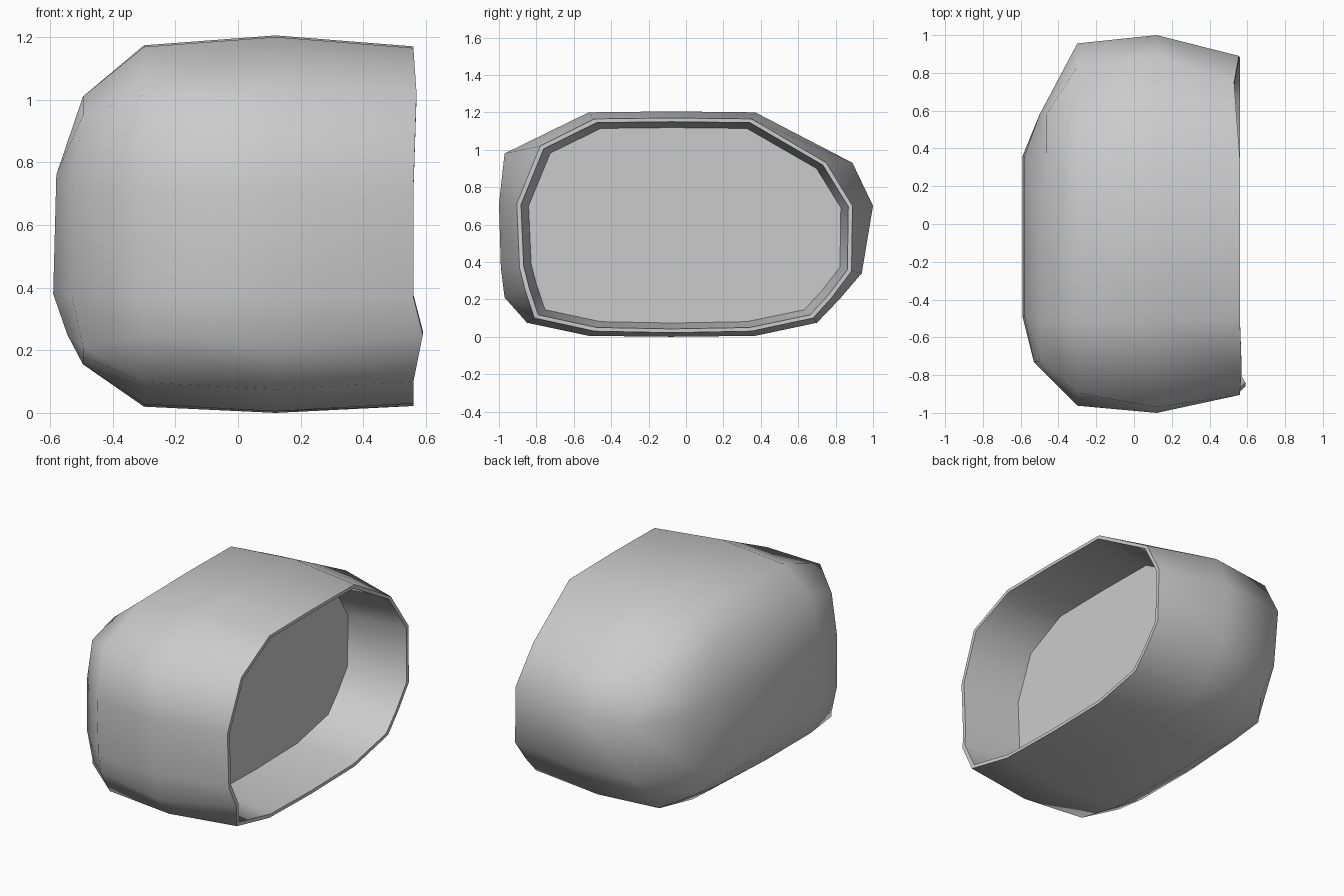
import bpy, bmesh, math

cube = bpy.data.objects.get("Cube")
if cube:
    bpy.data.objects.remove(cube)

grey = bpy.data.materials.new("light_grey")
grey.use_nodes = True
colour = (0.6, 0.6, 0.6, 1)
grey.diffuse_color = colour
grey.node_tree.nodes["Principled BSDF"].inputs["Base Color"].default_value = colour

# Widest cross-section (y, z), starting at the upper front corner
WIDEST = [(-.97, .98), (-.52, 1.2), (-.08, 1.205), (.37, 1.2), (.89, .93),
          (1, .7), (.94, .34), (.82, .2), (.70, .075), (.37, .005),
          (-.08, 0), (-.52, .005), (-.85, .075), (-.97, .21), (-.99, .37), (-1, .71)]
# Open mouth (x, y, z), in the same order
MOUTH = [(.57, -.78, 1.02), (.56, -.49, 1.165), (.56, -.08, 1.17), (.56, .35, 1.165),
         (.53, .75, .93), (.555, .89, .7), (.56, .885, .35), (.56, .78, .21),
         (.56, .68, .1), (.56, .35, .03), (.56, -.08, .022), (.56, -.49, .03),
         (.56, -.81, .1), (.59, -.86, .25), (.56, -.89, .37), (.56, -.905, .71)]
CORNERS = (0, 4, 8, 12)
MID_Z = .596


def clamp(v, low, high):
    return max(low, min(high, v))


def shrink(x, sy, sz):
    """Mouth outline scaled toward its middle; x=None keeps its own depth."""
    return [(px if x is None else x, y * sy, MID_Z + (z - MID_Z) * sz)
            for px, y, z in MOUTH]


def shoulder():
    """Outline between the widest section and the mouth, on the closed side."""
    return [(-.3, w[0] * .6 + m[1] * .4, w[1] * .1 + m[2] * .9)
            for w, m in zip(WIDEST, MOUTH)]


def dome_edge():
    """Squarer outline around the closed end."""
    points = []
    for i, (y, z) in enumerate(WIDEST):
        high, low = (.95, .18) if i in CORNERS else (1.01, .155)
        y, z = clamp(y, -.73, .58), clamp(z, low, high)
        x = -.53 + (.03 if y > 0 else 0) + (.035 if abs(z - .58) > .34 else 0)
        points.append((x, y, z))
    return points


bm = bmesh.new()


def add_ring(points):
    return [bm.verts.new(p) for p in points]


def bridge(a, b):
    for i in range(len(a)):
        j = (i + 1) % len(a)
        bm.faces.new((a[i], a[j], b[j], b[i]))


# Floor, inner wall, lip, outer wall
floor = add_ring(shrink(.18, .93, .91))
rings = [floor, add_ring(shrink(None, .975, .965)), add_ring(MOUTH),
         add_ring([(.12, y, z) for y, z in WIDEST]),
         add_ring(shoulder()), add_ring(dome_edge())]
bm.faces.new(floor)
for a, b in zip(rings, rings[1:]):
    bridge(a, b)

# Closed end as a four by four patch inside the last ring
edge = rings[-1]
rows = [edge[0:5]]
for k, (x, z) in enumerate([(-.58, .76), (-.59, .38), (-.545, .25)]):
    inner = [bm.verts.new((x, y, z)) for y in (-.49, -.08, .36)]
    rows.append([edge[15 - k]] + inner + [edge[5 + k]])
rows.append([edge[i] for i in (12, 11, 10, 9, 8)])
for upper, lower in zip(rows, rows[1:]):
    for i in range(4):
        bm.faces.new((upper[i], upper[i + 1], lower[i + 1], lower[i]))

bmesh.ops.recalc_face_normals(bm, faces=bm.faces)
mesh = bpy.data.meshes.new("hollow_shell")
bm.to_mesh(mesh)
bm.free()
mesh.materials.append(grey)
shell = bpy.data.objects.new("hollow_shell", mesh)
bpy.context.collection.objects.link(shell)

bpy.ops.object.select_all(action='DESELECT')
shell.select_set(True)
bpy.context.view_layer.objects.active = shell
bpy.ops.object.shade_smooth_by_angle(angle=math.radians(62))
